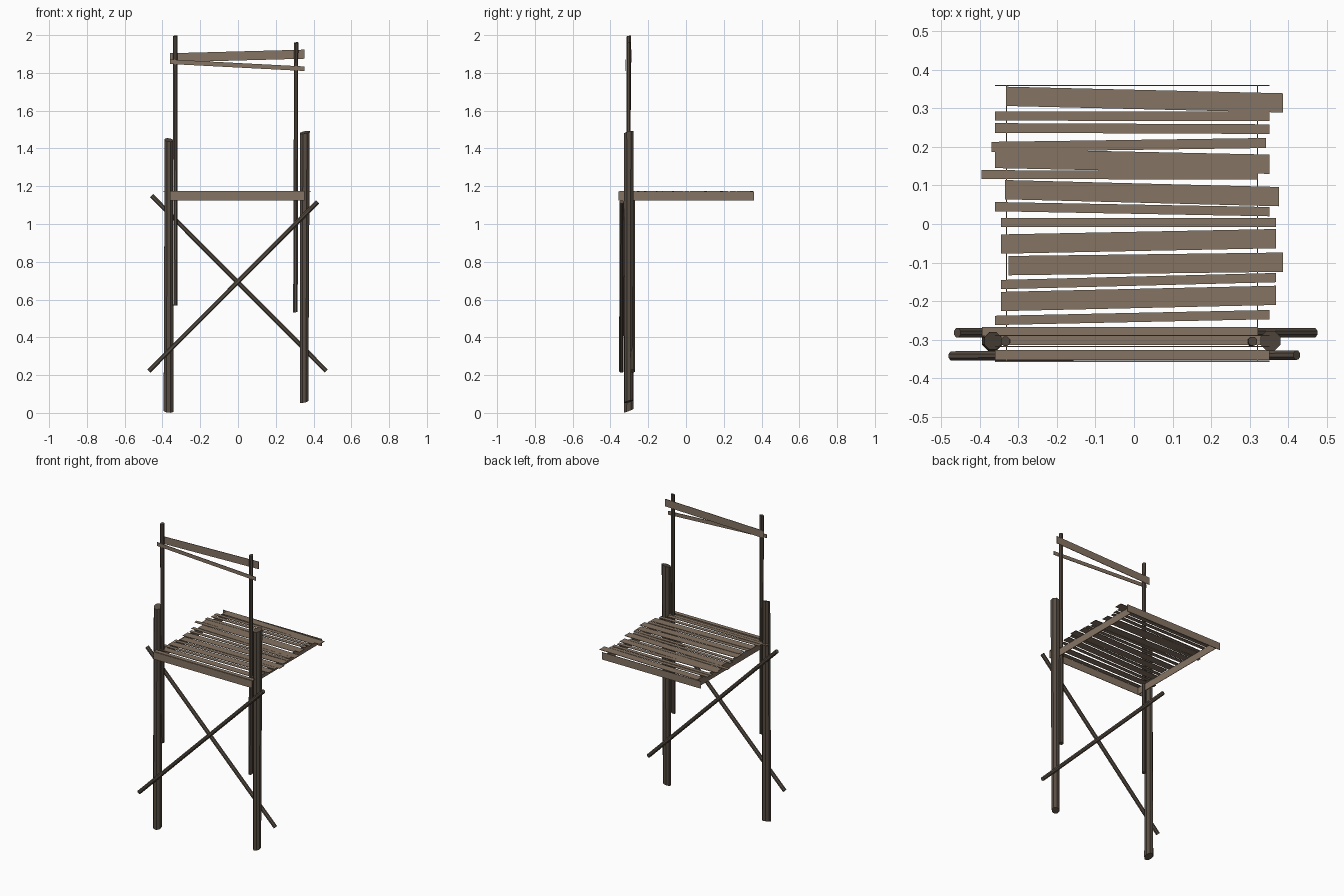
import bpy, bmesh, math
from mathutils import Vector

if "Cube" in bpy.data.objects:
    bpy.data.objects.remove(bpy.data.objects["Cube"])


def material(name, rgb):
    m = bpy.data.materials.new(name)
    m.diffuse_color = (*rgb, 1)
    m.use_nodes = True
    m.node_tree.nodes["Principled BSDF"].inputs["Base Color"].default_value = m.diffuse_color
    return m


PLANK = material("weathered plank", (0.235, 0.175, 0.125))
POLE = material("dark bark", (0.095, 0.073, 0.055))


def finish(name, bm, mat):
    bmesh.ops.recalc_face_normals(bm, faces=bm.faces[:])
    me = bpy.data.meshes.new(name)
    bm.to_mesh(me)
    bm.free()
    me.materials.append(mat)
    bpy.context.collection.objects.link(bpy.data.objects.new(name, me))


def slab(name, quad, thickness):
    """Thin plank: a flat four-cornered outline thickened along a vector."""
    bm = bmesh.new()
    t = Vector(thickness)
    a = [bm.verts.new(Vector(p) - t / 2) for p in quad]
    b = [bm.verts.new(Vector(p) + t / 2) for p in quad]
    bm.faces.new(a)
    bm.faces.new(b)
    for i in range(4):
        j = (i + 1) % 4
        bm.faces.new((a[i], a[j], b[j], b[i]))
    finish(name, bm, PLANK)


def pole(name, start, end, r1, r2, cut=(0, 0), sides=8):
    """Tapered round pole; cut slants both ends along local x and y."""
    p, q = Vector(start), Vector(end)
    rot = (q - p).to_track_quat('Z', 'Y')
    bm = bmesh.new()
    rings = []
    for centre, r in ((p, r1), (q, r2)):
        ring = []
        for i in range(sides):
            a = 2 * math.pi * (i + 0.5) / sides
            x, y = r * math.cos(a), r * math.sin(a)
            off = Vector((x, y, 0))
            off = rot @ off
            off.z += cut[0] * off.x + cut[1] * off.y
            ring.append(bm.verts.new(centre + off))
        rings.append(ring)
    for ring in rings:
        bm.faces.new(ring)
    for i in range(sides):
        j = (i + 1) % sides
        bm.faces.new((rings[0][i], rings[0][j], rings[1][j], rings[1][i]))
    finish(name, bm, POLE)


# thick posts and slim back poles
pole("left_post", (-0.368, -0.303, 0.012), (-0.366, -0.303, 1.445), 0.028, 0.024, (-0.1, 0.4))
pole("right_post", (0.350, -0.303, 0.06), (0.354, -0.303, 1.485), 0.024, 0.028, (0.2, 0.25))
pole("left_back_pole", (-0.330, -0.304, 0.57), (-0.333, -0.304, 1.995), 0.011, 0.013, (0.1, 0.2))
pole("right_back_pole", (0.304, -0.304, 0.535), (0.308, -0.304, 1.96), 0.013, 0.012, (0.1, 0.2))

# crossed braces
pole("front_brace", (-0.472, -0.342, 0.222), (0.422, -0.340, 1.117), 0.013, 0.013)
pole("rear_brace", (0.467, -0.282, 0.222), (-0.458, -0.282, 1.150), 0.013, 0.013)

# seat frame boards on edge
Z0, Z1 = 1.125, 1.172
for name, y in (("front_frame_board", -0.356), ("back_frame_board", 0.359)):
    slab(name, [(-0.36, y, Z0), (0.352, y, Z0), (0.352, y, Z1), (-0.36, y, Z1)], (0, 0.003, 0))
for name, x in (("left_frame_board", -0.331), ("right_frame_board", 0.320)):
    slab(name, [(x, -0.356, Z0), (x, 0.358, Z0), (x, 0.358, Z1), (x, -0.356, Z1)], (0.003, 0, 0))

# seat slats: left x, right x, left centre y, right centre y, width
SLATS = [
    (-0.330, 0.386, 0.331, 0.314, 0.050), (-0.360, 0.352, 0.280, 0.279, 0.024),
    (-0.360, 0.352, 0.249, 0.246, 0.025), (-0.370, 0.342, 0.200, 0.210, 0.026),
    (-0.360, 0.352, 0.170, 0.155, 0.050), (-0.396, 0.321, 0.128, 0.127, 0.023),
    (-0.334, 0.376, 0.089, 0.071, 0.050), (-0.360, 0.352, 0.045, 0.032, 0.024),
    (-0.345, 0.368, 0.004, 0.004, 0.024), (-0.345, 0.368, -0.052, -0.038, 0.050),
    (-0.325, 0.386, -0.108, -0.099, 0.050), (-0.345, 0.368, -0.157, -0.139, 0.024),
    (-0.345, 0.368, -0.201, -0.185, 0.050), (-0.360, 0.352, -0.250, -0.235, 0.024),
    (-0.394, 0.321, -0.279, -0.279, 0.024), (-0.345, 0.330, -0.302, -0.302, 0.024),
    (-0.360, 0.352, -0.340, -0.340, 0.026),
]
for i, (xl, xr, yl, yr, w) in enumerate(SLATS):
    z, h = 1.1725 + 0.0012 * (i % 2), w / 2
    slab(f"seat_slat_{i + 1}", [(xl, yl - h, z), (xr, yr - h, z), (xr, yr + h, z), (xl, yl + h, z)],
         (0, 0, 0.003))

# crooked back rest boards
for name, y, zl, zr, w in (("wide_back_board", -0.289, 1.880, 1.899, 0.048),
                           ("narrow_back_board", -0.318, 1.859, 1.822, 0.024)):
    h = w / 2
    slab(name, [(-0.36, y, zl - h), (0.352, y, zr - h), (0.352, y, zr + h), (-0.36, y, zl + h)],
         (0, 0.003, 0))
